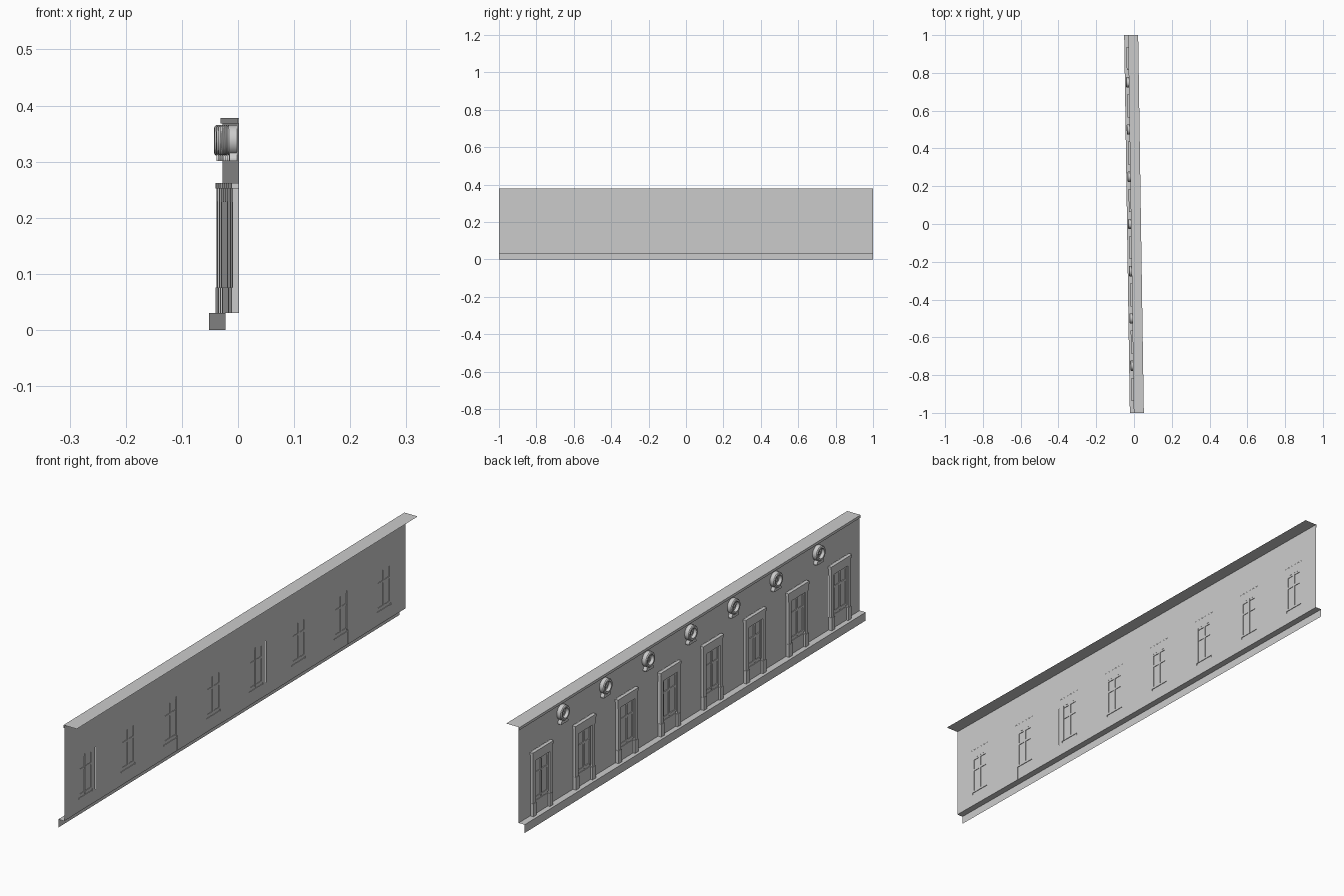
import bpy, bmesh, math

if "Cube" in bpy.data.objects:
    bpy.data.objects.remove(bpy.data.objects["Cube"], do_unlink=True)

stone = bpy.data.materials.new("plain_grey")
stone.use_nodes = True
grey = (0.6, 0.6, 0.6, 1)
stone.diffuse_color = grey
stone.node_tree.nodes["Principled BSDF"].inputs["Base Color"].default_value = grey


def place(u, y, z):
    """u is the distance out from the slightly skewed wall plane."""
    return (-0.013 - 0.015 * y - u, y, z)


def face(bm, points):
    return bm.faces.new([bm.verts.new(place(*p)) for p in points])


def prism(bm, outline, u0, u1):
    """Closed solid from a (y, z) outline between two depths."""
    back = [bm.verts.new(place(u0, y, z)) for y, z in outline]
    front = [bm.verts.new(place(u1, y, z)) for y, z in outline]
    bm.faces.new(back)
    bm.faces.new(front[::-1])
    for i in range(len(outline)):
        j = (i + 1) % len(outline)
        bm.faces.new((back[i], front[i], front[j], back[j]))


def box(bm, y0, y1, z0, z1, u0, u1):
    prism(bm, [(y0, z0), (y1, z0), (y1, z1), (y0, z1)], u0, u1)


def finish(bm, name, smooth=False):
    bmesh.ops.remove_doubles(bm, verts=bm.verts, dist=0.00001)
    bmesh.ops.recalc_face_normals(bm, faces=bm.faces)
    mesh = bpy.data.meshes.new(name)
    bm.to_mesh(mesh)
    bm.free()
    mesh.materials.append(stone)
    ob = bpy.data.objects.new(name, mesh)
    bpy.context.collection.objects.link(ob)
    if smooth:
        bpy.ops.object.select_all(action="DESELECT")
        ob.select_set(True)
        bpy.context.view_layer.objects.active = ob
        bpy.ops.object.shade_smooth_by_angle(angle=math.radians(35))


BASE, HEAD, EAVE, TOP = 0.03, 0.262, 0.368, 0.378
HALF = 0.057
windows = [-0.875 + 0.25 * i for i in range(8)]
medallions = [-0.75 + 0.25 * i for i in range(7)]

# Wall sheet with eight openings
bm = bmesh.new()
cuts = [-1] + [c + s * HALF for c in windows for s in (-1, 1)] + [1]
for i in range(len(cuts) - 1):
    rows = [(HEAD, TOP)] if i % 2 else [(BASE, HEAD), (HEAD, TOP)]
    for z0, z1 in rows:
        a, b = cuts[i], cuts[i + 1]
        face(bm, [(0, a, z0), (0, a, z1), (0, b, z1), (0, b, z0)])
finish(bm, "wall")

# Base ledge: an open step in front of the wall
bm = bmesh.new()
face(bm, [(0, -1, BASE), (0, 1, BASE), (0.024, 1, BASE), (0.024, -1, BASE)])
face(bm, [(0.024, -1, BASE), (0.024, 1, BASE), (0.024, 1, 0), (0.024, -1, 0)])
finish(bm, "base_ledge")

# Cornice strip and thin flat roof
bm = bmesh.new()
box(bm, -1, 1, EAVE, TOP - 0.0005, 0, 0.003)
finish(bm, "cornice")
bm = bmesh.new()
face(bm, [(0.003, -1, TOP), (-0.05, -1, TOP), (-0.05, 1, TOP), (0.003, 1, TOP)])
finish(bm, "roof")

# Window surrounds: plinths, pilasters and lintels
bm = bmesh.new()
for c in windows:
    for s in (-1, 1):
        for inner, outer, z0, z1, depth in ((0.039, 0.058, BASE, 0.076, 0.013),
                                            (0.041, HALF, 0.076, 0.228, 0.011)):
            y0, y1 = sorted((c + s * inner, c + s * outer))
            box(bm, y0, y1, z0, z1, 0.0005, depth)
    box(bm, c - 0.058, c + 0.058, 0.228, 0.252, 0.0005, 0.011)
    box(bm, c - 0.061, c + 0.061, 0.252, HEAD, 0.0005, 0.013)
finish(bm, "window_surrounds")

# Glazing sheets, sash bars and the panel beneath
bm = bmesh.new()
for c in windows:
    face(bm, [(0.003, c - 0.041, BASE), (0.003, c - 0.041, 0.228),
              (0.003, c + 0.041, 0.228), (0.003, c + 0.041, BASE)])
finish(bm, "window_panes")
bm = bmesh.new()
for c in windows:
    for y in (-0.037, 0, 0.037):
        box(bm, c + y - 0.004, c + y + 0.004, 0.084, 0.228, 0.0005, 0.006)
    for z in (0.088, 0.178, 0.224):
        box(bm, c - 0.041, c + 0.041, z - 0.004, z + 0.004, 0.001, 0.0055)
    box(bm, c - 0.039, c + 0.039, BASE, 0.078, 0.001, 0.005)
finish(bm, "window_bars")

# Round medallions, turned from a ring profile
ring = [(0.027, 0), (0.027, 0.015), (0.024, 0.018), (0.018, 0.018),
        (0.016, 0.007), (0.008, 0.007), (0.006, 0.010)]
SEG = 24
bm = bmesh.new()
for c in medallions:
    loops = []
    for r, u in ring:
        angles = [2 * math.pi * k / SEG for k in range(SEG)]
        loops.append([bm.verts.new(place(u, c + r * math.cos(a), 0.338 + r * math.sin(a)))
                      for a in angles])
    for lo, hi in zip(loops, loops[1:]):
        for k in range(SEG):
            n = (k + 1) % SEG
            bm.faces.new((lo[k], lo[n], hi[n], hi[k]))
    bm.faces.new(loops[-1])
finish(bm, "medallions", smooth=True)

# Flared foot under each medallion
bm = bmesh.new()
for c in medallions:
    prism(bm, [(c - 0.021, 0.301), (c + 0.021, 0.301), (c + 0.021, 0.306),
               (c + 0.014, 0.318), (c - 0.014, 0.318), (c - 0.021, 0.306)], 0, 0.014)
finish(bm, "medallion_feet")
